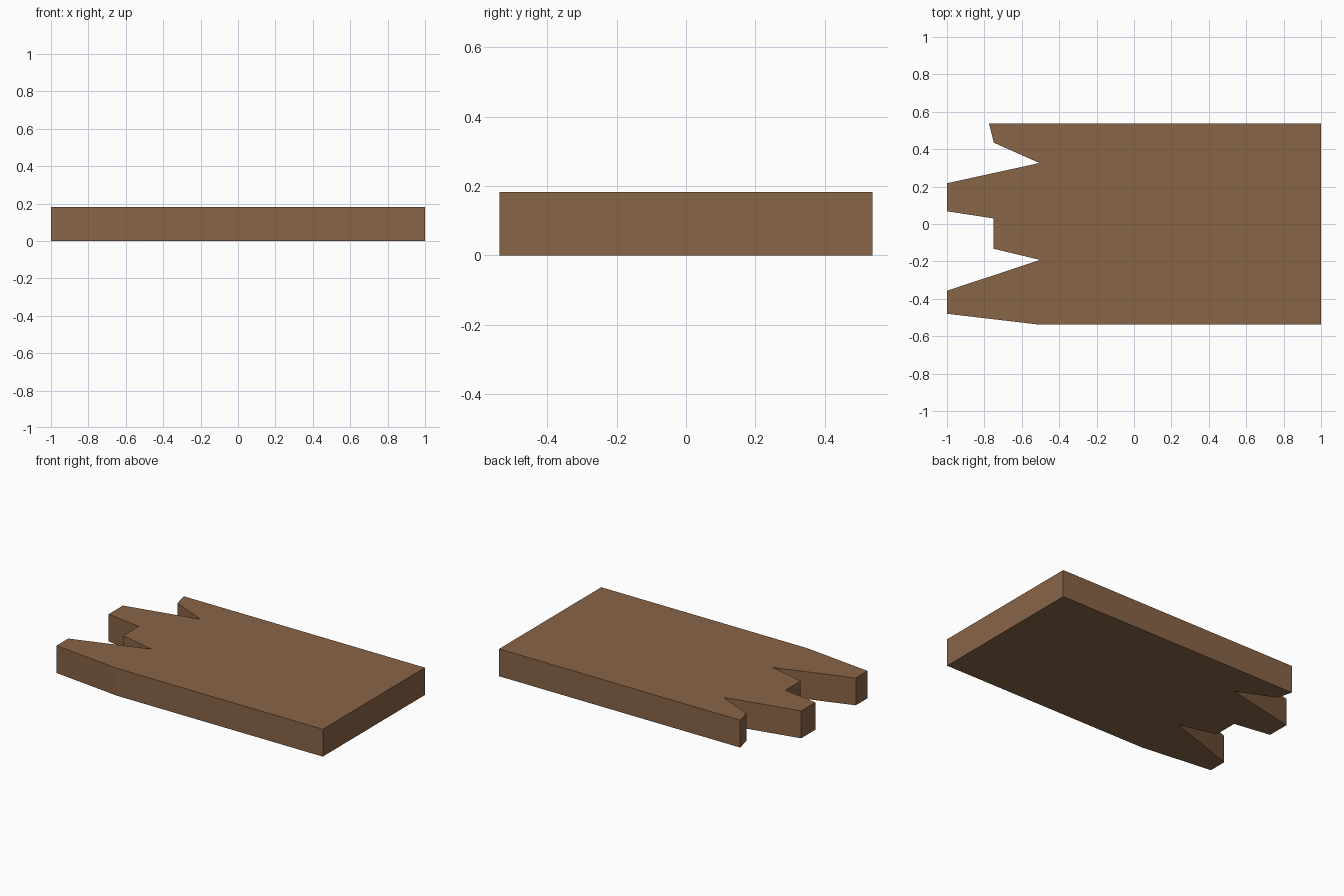
import bpy, bmesh

if "Cube" in bpy.data.objects:
    bpy.data.objects.remove(bpy.data.objects["Cube"])

THICKNESS = 0.182
HALF_WIDTH = 0.537

# Plank outline seen from above, with the splintered end at -x
outline = [
    (1.0, -HALF_WIDTH), (1.0, HALF_WIDTH), (-0.775, HALF_WIDTH),
    (-0.75, 0.435), (-0.505, 0.326),                    # upper notch
    (-1.0, 0.218), (-1.0, 0.068),                       # middle splinter
    (-0.752, 0.03), (-0.752, -0.132), (-0.502, -0.192),  # lower notch
    (-1.0, -0.357), (-1.0, -0.48), (-0.515, -HALF_WIDTH),  # lower splinter
]

wood = bpy.data.materials.new("brown wood")
wood.diffuse_color = (0.25, 0.128, 0.064, 1.0)
wood.use_nodes = True
wood.node_tree.nodes["Principled BSDF"].inputs["Base Color"].default_value = wood.diffuse_color

# Extrude the outline upwards into a solid plank
bm = bmesh.new()
base = bm.faces.new([bm.verts.new((x, y, 0)) for x, y in outline])
top = bmesh.ops.extrude_face_region(bm, geom=[base], use_keep_orig=True)
bmesh.ops.translate(bm, vec=(0, 0, THICKNESS),
                    verts=[g for g in top["geom"] if isinstance(g, bmesh.types.BMVert)])
bmesh.ops.recalc_face_normals(bm, faces=bm.faces)

mesh = bpy.data.meshes.new("broken_plank")
bm.to_mesh(mesh)
bm.free()
mesh.materials.append(wood)
plank = bpy.data.objects.new("broken_plank", mesh)
bpy.context.collection.objects.link(plank)
